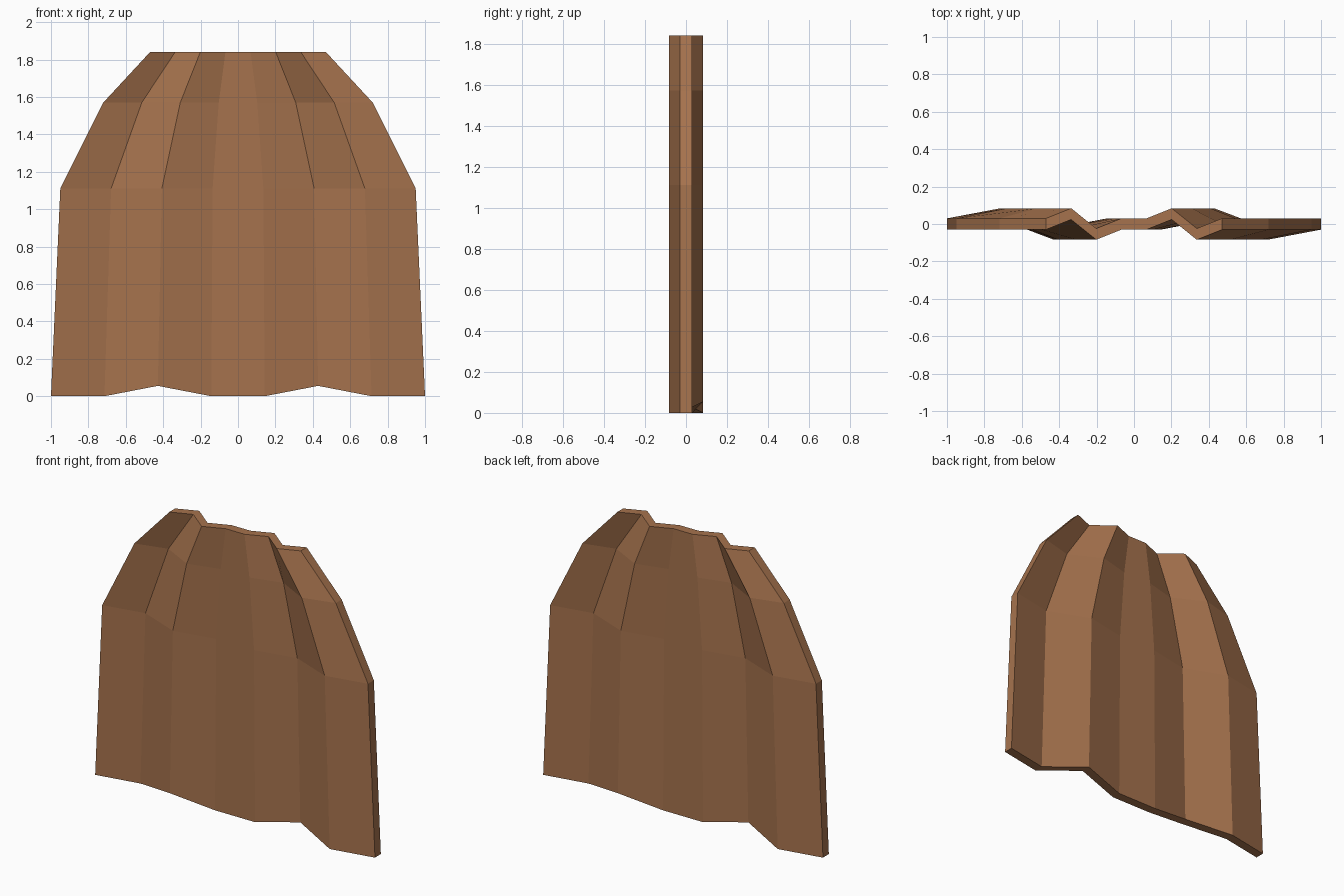
import bpy
import bmesh

cube = bpy.data.objects.get("Cube")
if cube:
    bpy.data.objects.remove(cube, do_unlink=True)

# Plain brown material
brown = bpy.data.materials.new("brown")
brown.use_nodes = True
color = (0.38, 0.17, 0.075, 1.0)
brown.diffuse_color = color
bsdf = brown.node_tree.nodes["Principled BSDF"]
bsdf.inputs["Base Color"].default_value = color
bsdf.inputs["Roughness"].default_value = 0.9

# Sheet outline: (height, half width) per row; fold depth per column
rows = [(0.0, 1.0), (1.11, 0.95), (1.57, 0.72), (1.84, 0.47)]
fold = 0.054
folds = [0, fold, -fold, 0, 0, fold, -fold, 0]
thickness = 0.06
hem_lift = 0.055
last = len(folds) - 1

# Pleated front surface
bm = bmesh.new()
grid = []
for r, (z, half) in enumerate(rows):
    line = []
    for c, y in enumerate(folds):
        lift = hem_lift if r == 0 and c in (2, 5) else 0
        x = half * (2 * c / last - 1)
        line.append(bm.verts.new((x, y - thickness / 2, z + lift)))
    grid.append(line)
for low, high in zip(grid, grid[1:]):
    for c in range(last):
        bm.faces.new((low[c], low[c + 1], high[c + 1], high[c]))

# Give the sheet its depth, keeping the front faces
result = bmesh.ops.extrude_face_region(bm, geom=bm.faces[:], use_keep_orig=True)
moved = [g for g in result["geom"] if isinstance(g, bmesh.types.BMVert)]
bmesh.ops.translate(bm, verts=moved, vec=(0, thickness, 0))
bmesh.ops.recalc_face_normals(bm, faces=bm.faces[:])

mesh = bpy.data.meshes.new("pleated_sheet")
bm.to_mesh(mesh)
bm.free()
mesh.materials.append(brown)
sheet = bpy.data.objects.new("pleated_sheet", mesh)
bpy.context.collection.objects.link(sheet)
